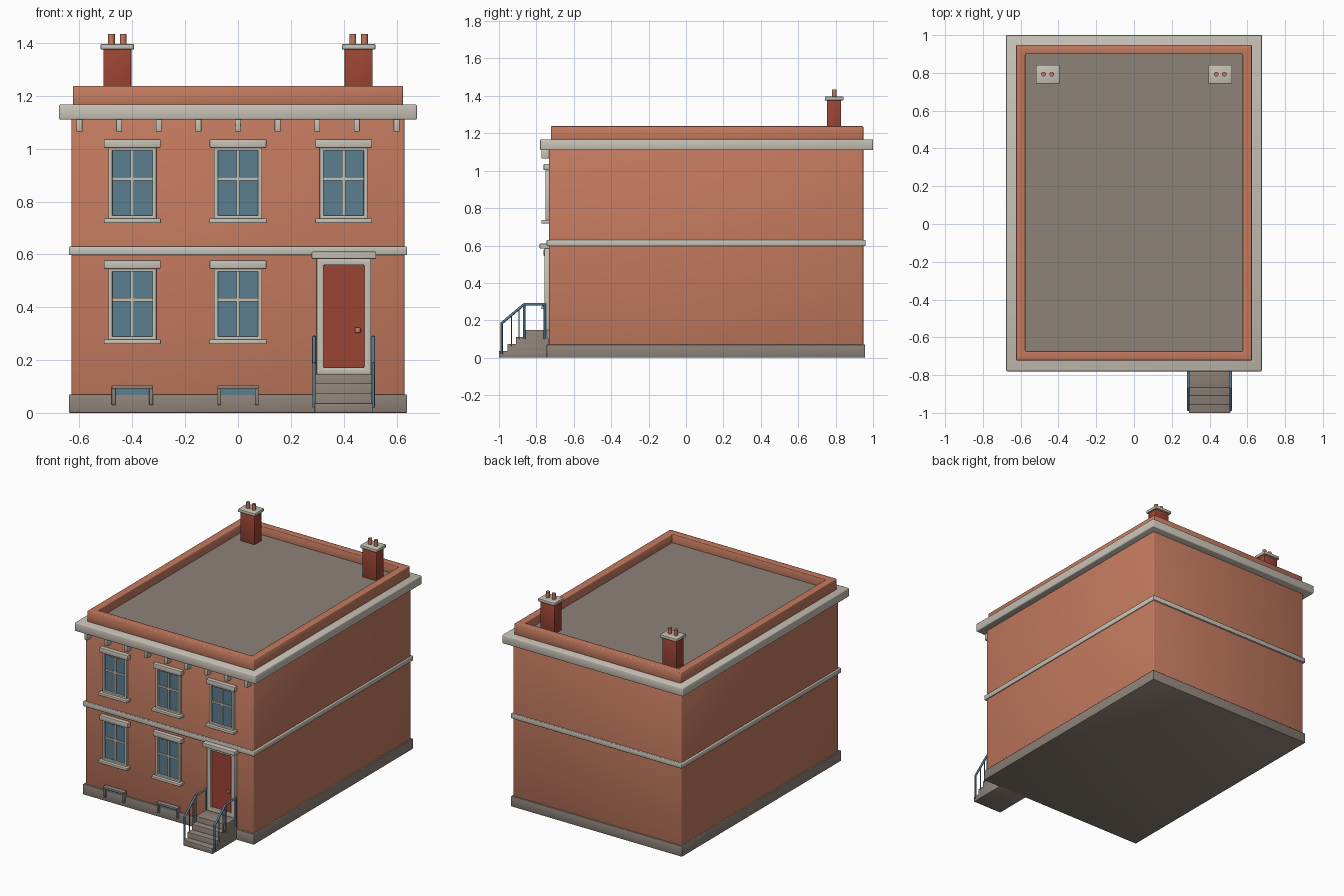
import bpy, bmesh, math
from mathutils import Vector

cube = bpy.data.objects.get("Cube")
if cube:
    bpy.data.objects.remove(cube, do_unlink=True)


def material(name, rgb):
    m = bpy.data.materials.new(name)
    m.use_nodes = True
    m.diffuse_color = (*rgb, 1)
    m.node_tree.nodes["Principled BSDF"].inputs["Base Color"].default_value = (*rgb, 1)
    return m


BRICK = material("brick", (0.55, 0.195, 0.114))
TRIM = material("pale stone", (0.58, 0.54, 0.47))
STONE = material("grey stone", (0.27, 0.225, 0.19))
RED = material("dark red", (0.33, 0.058, 0.034))
BLUE = material("blue glass", (0.10, 0.21, 0.28))


def finish(name, bm, mat, bevel=0, segments=2):
    bmesh.ops.recalc_face_normals(bm, faces=bm.faces)
    if bevel:
        bmesh.ops.bevel(bm, geom=bm.edges[:], offset=bevel, segments=segments,
                        profile=0.5, affect='EDGES')
    mesh = bpy.data.meshes.new(name)
    bm.to_mesh(mesh)
    bm.free()
    mesh.materials.append(mat)
    ob = bpy.data.objects.new(name, mesh)
    bpy.context.collection.objects.link(ob)
    bpy.ops.object.select_all(action='DESELECT')
    ob.select_set(True)
    bpy.context.view_layer.objects.active = ob
    bpy.ops.object.shade_smooth_by_angle(angle=math.radians(50))
    return ob


def box(name, x, y, z, mat, bevel=0.0):
    """Box from (low, high) ranges on each axis."""
    bm = bmesh.new()
    bmesh.ops.create_cube(bm, size=1)
    for v in bm.verts:
        v.co = [r[0] if c < 0 else r[1] for c, r in zip(v.co, (x, y, z))]
    return finish(name, bm, mat, bevel)


def ring(name, a, b, depth, width, mat, upright=True, bevel=0.0):
    """Rectangular frame, standing in xz or lying in xy."""
    bm = bmesh.new()
    loops = []
    for w, d in ((0, 0), (width, 0), (width, 1), (0, 1)):
        pts = [(a[0] + w, b[0] + w), (a[1] - w, b[0] + w),
               (a[1] - w, b[1] - w), (a[0] + w, b[1] - w)]
        loops.append([bm.verts.new((p, depth[d], q) if upright else (p, q, depth[d]))
                      for p, q in pts])
    for i in range(4):
        l, m = loops[i], loops[(i + 1) % 4]
        for j in range(4):
            k = (j + 1) % 4
            bm.faces.new((l[j], l[k], m[k], m[j]))
    return finish(name, bm, mat, bevel)


def rod(name, start, end, radius, mat, sides=12):
    start, end = Vector(start), Vector(end)
    d = end - start
    bm = bmesh.new()
    bmesh.ops.create_cone(bm, cap_ends=True, segments=sides, radius1=radius,
                          radius2=radius, depth=d.length)
    rot = d.to_track_quat('Z', 'Y')
    for v in bm.verts:
        v.co = rot @ v.co + (start + end) / 2
    return finish(name, bm, mat)


def span(c, half):
    return (c - half, c + half)


WALL = -0.733  # front wall plane

# Main block, from base to roof
box("walls", span(0, 0.63), (WALL, 0.948), (0.01, 1.16), BRICK, 0.006)
box("plinth", span(0, 0.64), (-0.745, 0.958), (0, 0.07), STONE, 0.003)
box("string_course", span(0, 0.64), (-0.745, 0.96), (0.597, 0.63), TRIM, 0.004)
box("cornice", span(0, 0.677), (-0.78, 1.0), (1.11, 1.167), TRIM, 0.005)
ring("parapet", span(0, 0.624), (-0.722, 0.948), (1.15, 1.238), 0.049, BRICK, False, 0.004)
box("roof", span(0, 0.6), (-0.7, 0.92), (1.15, 1.18), STONE)

# Brackets under the cornice
for i in range(9):
    box("cornice_bracket", span(-0.6 + 0.15 * i, 0.011), (-0.772, -0.72),
        (1.065, 1.115), TRIM, 0.002)


def window(x, z):
    """Sash window; z is the underside of its sill."""
    box("window_glass", span(x, 0.085), (-0.738, -0.725), (z + 0.02, z + 0.28), BLUE)
    ring("window_frame", span(x, 0.091), (z + 0.014, z + 0.29), (-0.752, -0.725),
         0.015, TRIM, bevel=0.002)
    box("window_mullion", span(x, 0.006), (-0.745, -0.73), (z + 0.03, z + 0.275), TRIM)
    box("window_crossbar", span(x, 0.08), (-0.745, -0.73), span(z + 0.168, 0.006), TRIM)
    box("window_lintel", span(x, 0.107), (-0.761, -0.725), (z + 0.285, z + 0.318), TRIM, 0.003)
    box("window_sill", span(x, 0.108), (-0.773, -0.725), (z, z + 0.018), TRIM, 0.003)


for x in (-0.4, 0, 0.4):
    window(x, 0.718)
for x in (-0.4, 0):
    window(x, 0.26)
    # Basement light, partly behind the plinth
    box("basement_glass", span(x, 0.068), (-0.748, -0.72), (0.068, 0.095), BLUE)
    box("basement_head", span(x, 0.078), (-0.765, -0.72), (0.09, 0.104), STONE, 0.002)
    for s in (-1, 1):
        box("basement_jamb", span(x + s * 0.071, 0.007), (-0.757, -0.72),
            (0.03, 0.1), STONE, 0.002)

# Front door
DOOR = 0.401
box("door", span(DOOR, 0.085), (-0.742, -0.72), (0.155, 0.57), RED)
ring("door_frame", span(DOOR, 0.103), (0.146, 0.585), (-0.757, -0.725), 0.026, TRIM, bevel=0.003)
box("door_canopy", span(DOOR, 0.122), (-0.782, -0.725), (0.583, 0.61), TRIM, 0.003)
box("door_handle", span(0.453, 0.01), (-0.757, -0.74), span(0.313, 0.01), BRICK, 0.002)

# Entrance steps
for i, front in enumerate((-1.0, -0.955, -0.91, -0.865)):
    box("entrance_step", span(0.4, 0.11), (front, -0.735),
        (0, 0.037 * (i + 1)), STONE, 0.002)

# Railings on both sides of the steps
for x in (0.288, 0.512):
    rail = [(x, -0.985, 0.185), (x, -0.865, 0.286), (x, -0.755, 0.286)]
    rod("hand_rail_slope", rail[0], rail[1], 0.007, BLUE)
    rod("hand_rail_level", rail[1], rail[2], 0.007, BLUE)
    for (px, py, pz), foot in zip(rail, (0.02, 0.1, 0.1)):
        rod("railing_post", (px, py, foot), (px, py, pz + 0.005), 0.006, BLUE)
    for py, foot, top in ((-0.932, 0.06, 0.23), (-0.893, 0.1, 0.262)):
        rod("railing_baluster", (x, py, foot), (x, py, top), 0.003, BLUE, 8)

# Chimneys with capstones and pots
for s in (-1, 1):
    x = s * 0.457
    box("chimney_stack", span(x, 0.053), (0.754, 0.83), (1.17, 1.38), RED, 0.003)
    box("chimney_cap", span(x, 0.063), (0.743, 0.842), (1.376, 1.396), TRIM, 0.003)
    for t in (-1, 1):
        p = x + t * 0.022
        rod("chimney_pot", (p, 0.793, 1.39), (p, 0.793, 1.435), 0.0125, BRICK, 16)
